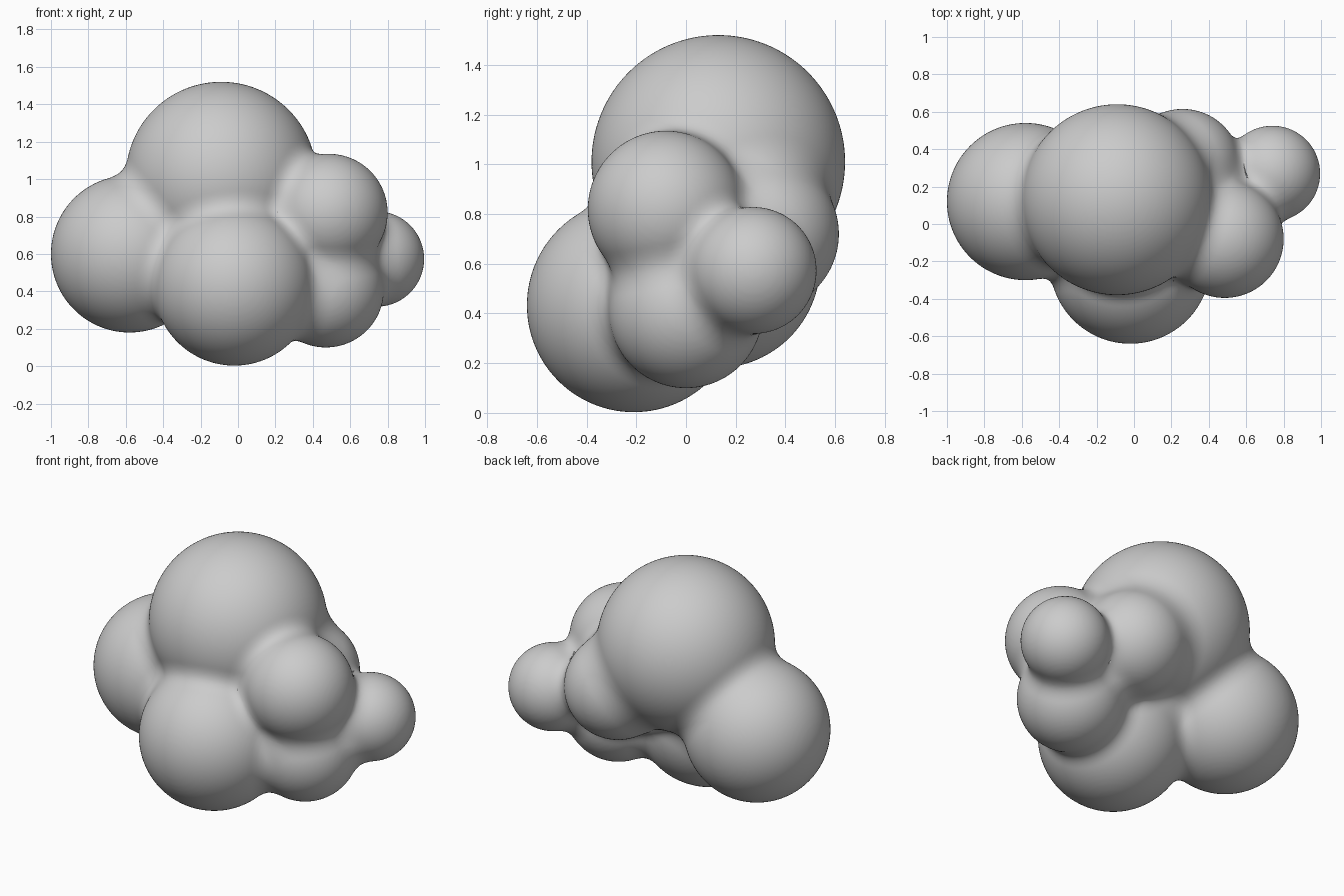
import bpy, bmesh
from mathutils import Vector, Matrix

if "Cube" in bpy.data.objects:
    bpy.data.objects.remove(bpy.data.objects["Cube"])

# Puffs: centre and radius
PUFFS = [
    ((-0.09, 0.13, 1.01), 0.51),    # crown
    ((-0.58, 0.12, 0.60), 0.42),    # left
    ((-0.02, -0.21, 0.433), 0.43),  # front
    ((0.485, -0.08, 0.82), 0.315),  # upper right
    ((0.47, 0.0, 0.41), 0.31),      # lower right
    ((0.74, 0.27, 0.573), 0.255),   # far right
    ((0.26, 0.305, 0.72), 0.31),    # back
]
PUFFS = [(Vector(c), r) for c, r in PUFFS]
BLEND = 0.10


def field(p):
    """Smoothly blended distance to the puffs, with its gradient."""
    d, g = None, None
    for c, r in PUFFS:
        v = p - c
        length = max(v.length, 1e-6)
        e, n = length - r, v / length
        if d is None:
            d, g = e, n
            continue
        h = min(max(0.5 + 0.5 * (d - e) / BLEND, 0.0), 1.0)
        d = d + (e - d) * h - BLEND * h * (1 - h)
        g = g.lerp(n, h)
    return d, g


# Overlapping spheres in one mesh
bm = bmesh.new()
for c, r in PUFFS:
    bmesh.ops.create_icosphere(bm, subdivisions=5, radius=r,
                               matrix=Matrix.Translation(c))
mesh = bpy.data.meshes.new("cloud")
bm.to_mesh(mesh)
bm.free()
cloud = bpy.data.objects.new("cloud", mesh)
bpy.context.collection.objects.link(cloud)

# Fuse into a single skin
bpy.context.view_layer.objects.active = cloud
cloud.select_set(True)
fuse = cloud.modifiers.new("fuse", 'REMESH')
fuse.mode = 'VOXEL'
fuse.voxel_size = 0.016
bpy.ops.object.modifier_apply(modifier=fuse.name)

# Pull the skin onto the blended surface so the creases become soft fillets
for v in cloud.data.vertices:
    p = v.co.copy()
    for _ in range(5):
        d, g = field(p)
        if abs(d) < 1e-4:
            break
        p -= g * (d / max(g.length_squared, 0.15))
    v.co = p

bpy.ops.object.shade_smooth()
